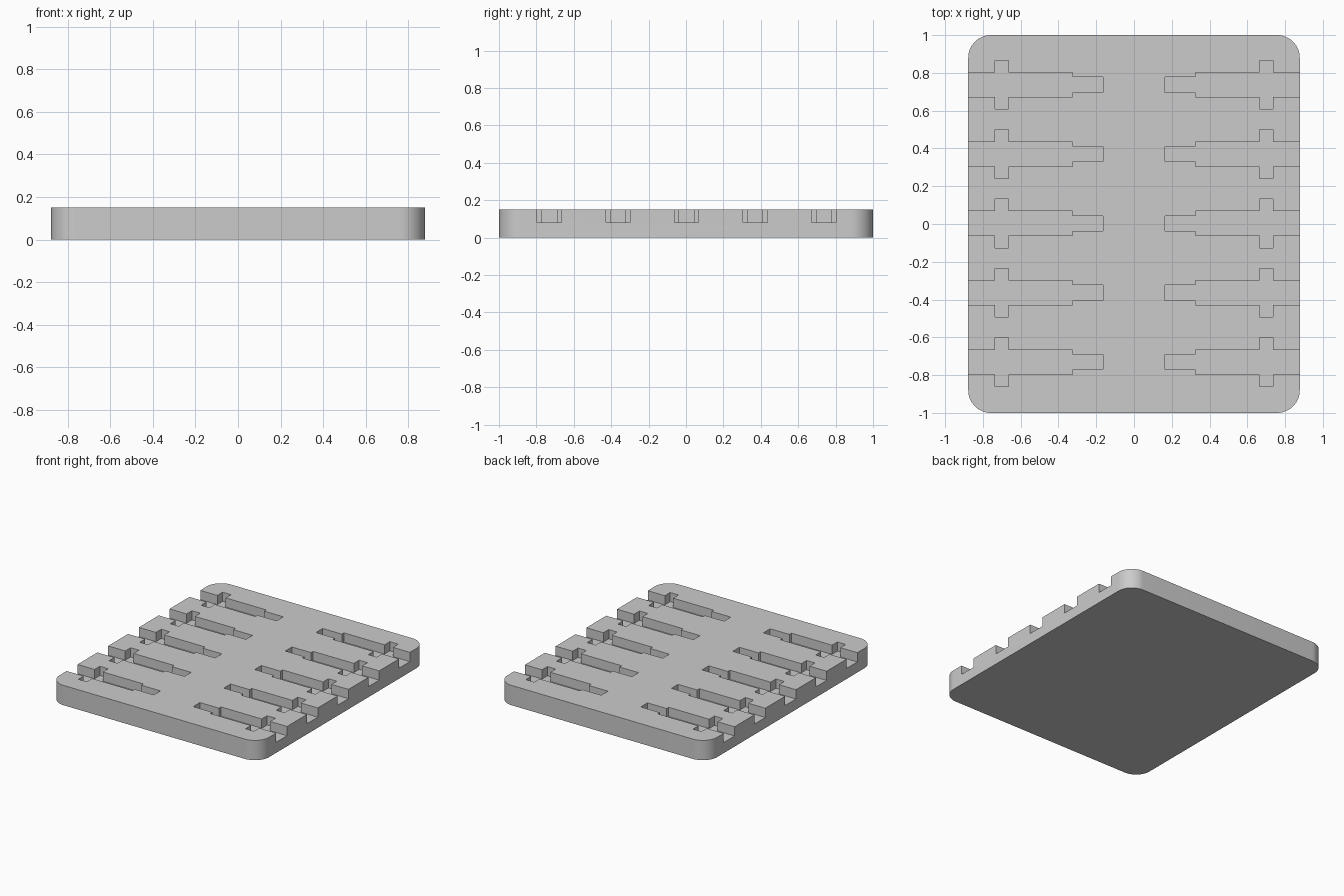
import bpy
import bmesh
import math

WIDTH, DEPTH, HEIGHT = 1.755, 2.0, 0.15
CORNER = 0.12
FLOOR = 0.08
PITCH = 0.367

cube = bpy.data.objects.get("Cube")
if cube:
    bpy.data.objects.remove(cube, do_unlink=True)

grey = bpy.data.materials.new("plain grey")
grey.use_nodes = True
colour = (0.6, 0.6, 0.6, 1)
grey.diffuse_color = colour
grey.node_tree.nodes["Principled BSDF"].inputs["Base Color"].default_value = colour


def make_object(name, bm):
    bmesh.ops.recalc_face_normals(bm, faces=bm.faces)
    mesh = bpy.data.meshes.new(name)
    bm.to_mesh(mesh)
    bm.free()
    mesh.materials.append(grey)
    obj = bpy.data.objects.new(name, mesh)
    bpy.context.collection.objects.link(obj)
    return obj


def add_prism(bm, outline, bottom, top):
    face = bm.faces.new([bm.verts.new((x, y, bottom)) for x, y in outline])
    result = bmesh.ops.extrude_face_region(bm, geom=[face])
    raised = [v for v in result["geom"] if isinstance(v, bmesh.types.BMVert)]
    bmesh.ops.translate(bm, verts=raised, vec=(0, 0, top - bottom))


# Slab with rounded vertical corners
bm = bmesh.new()
hx, hy = WIDTH / 2, DEPTH / 2
add_prism(bm, [(-hx, -hy), (hx, -hy), (hx, hy), (-hx, hy)], 0, HEIGHT)
uprights = [e for e in bm.edges if abs(e.verts[0].co.z - e.verts[1].co.z) > 0.1]
bmesh.ops.bevel(bm, geom=uprights, offset=CORNER, segments=16, profile=0.5,
                affect="EDGES")
tray = make_object("slotted_tray", bm)

# Half outline of one slot: narrow tip, wide channel, cross arm, open end
half = [(0.165, 0.04), (0.325, 0.04), (0.325, 0.065), (0.665, 0.065),
        (0.665, 0.129), (0.735, 0.129), (0.735, 0.065), (1.0, 0.065)]
slot = half + [(x, -y) for x, y in reversed(half)]

# Five mirrored pairs of slots
bm = bmesh.new()
for row in range(-2, 3):
    for side in (-1, 1):
        outline = [(side * x, y + row * PITCH + 0.003) for x, y in slot]
        add_prism(bm, outline, FLOOR, HEIGHT + 0.1)
cutter = make_object("slot_cutter", bm)
cutter.hide_render = True

# Cut the slots, then drop the cutter
cut = tray.modifiers.new("slots", "BOOLEAN")
cut.operation = "DIFFERENCE"
cut.solver = "EXACT"
cut.object = cutter
bpy.ops.object.select_all(action="DESELECT")
bpy.context.view_layer.objects.active = tray
tray.select_set(True)
bpy.ops.object.modifier_apply(modifier=cut.name)
bpy.data.objects.remove(cutter, do_unlink=True)

bpy.ops.object.shade_smooth_by_angle(angle=math.radians(30))
